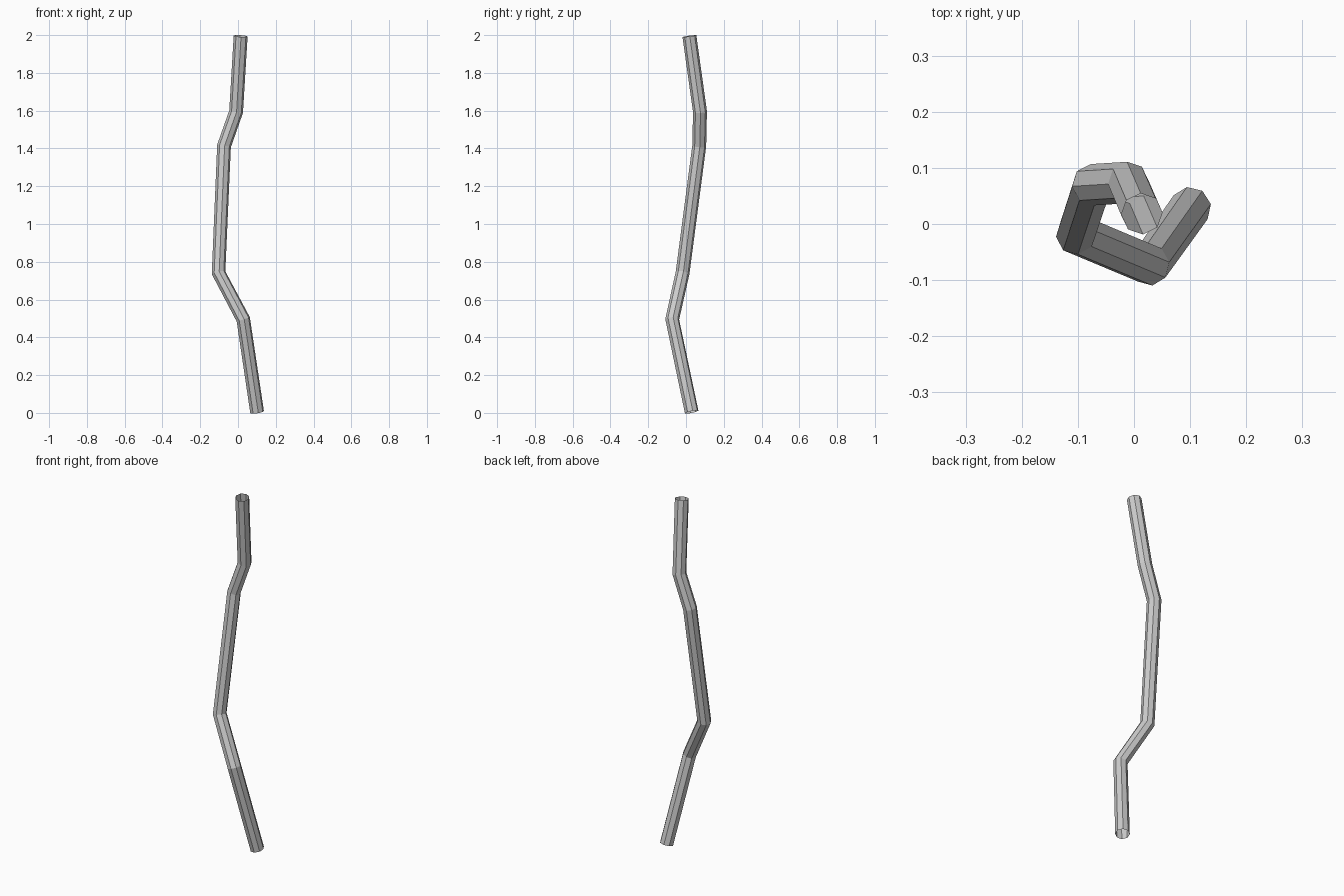
import bpy

if "Cube" in bpy.data.objects:
    bpy.data.objects.remove(bpy.data.objects["Cube"])

# Centre line of the bent pole, bottom to top
path = [(0.101, 0.030, 0.005), (0.028, -0.073, 0.495), (-0.103, -0.018, 0.742),
        (-0.074, 0.070, 1.413), (-0.010, 0.074, 1.595), (0.014, 0.018, 1.995)]

# Eight-sided open tube along the path
curve = bpy.data.curves.new("bent_pole", "CURVE")
curve.dimensions = "3D"
curve.bevel_depth = 0.037
curve.bevel_resolution = 2
curve.use_fill_caps = False
spline = curve.splines.new("POLY")
spline.points.add(len(path) - 1)
for point, co in zip(spline.points, path):
    point.co = (*co, 1)
spline.use_smooth = False
pole = bpy.data.objects.new("bent_pole", curve)
bpy.context.collection.objects.link(pole)

# Turn into a flat-shaded mesh
bpy.context.view_layer.objects.active = pole
pole.select_set(True)
bpy.ops.object.convert(target="MESH")
bpy.ops.object.shade_flat()
